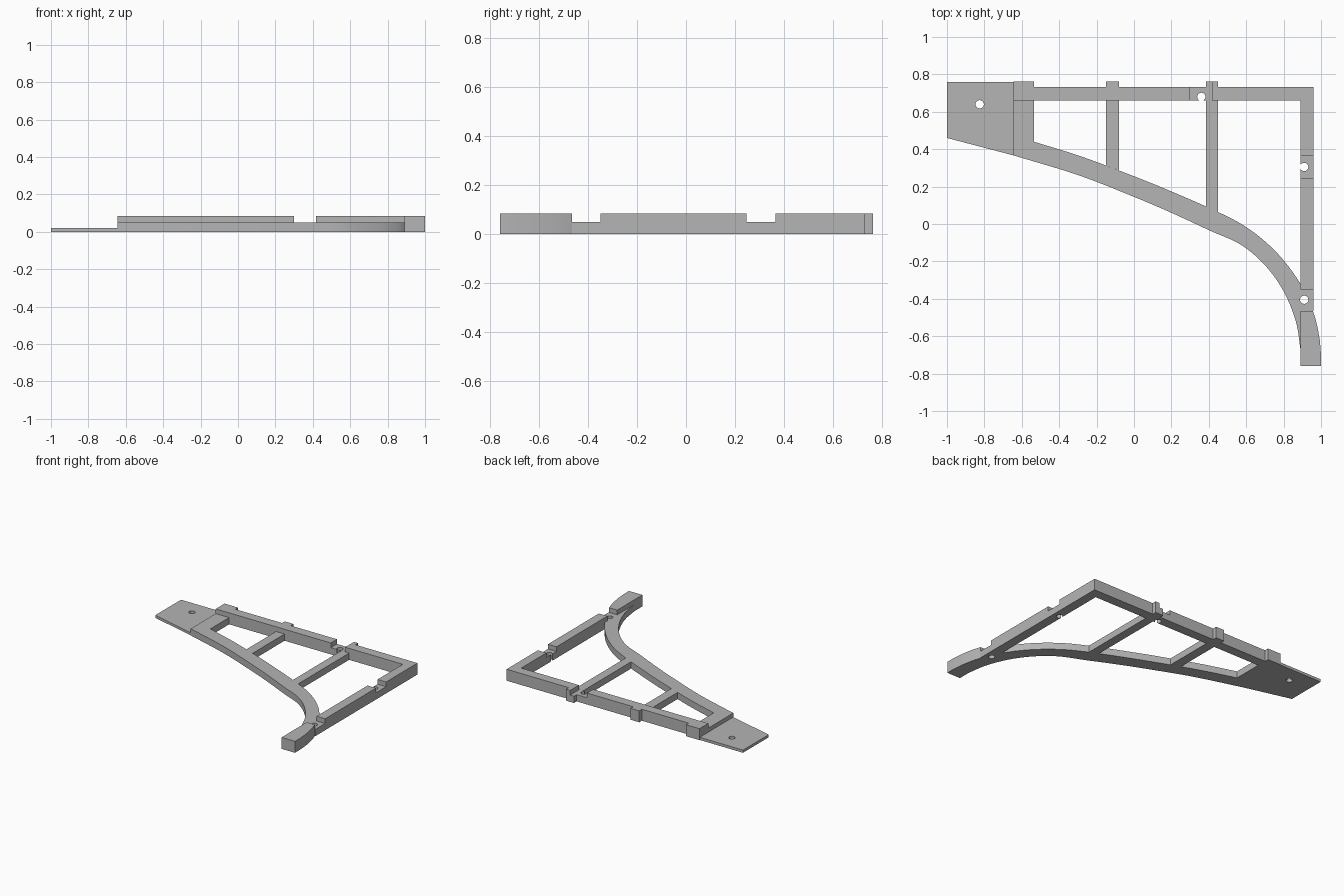
import bpy
import bmesh
from mathutils import Vector

if "Cube" in bpy.data.objects:
    bpy.data.objects.remove(bpy.data.objects["Cube"], do_unlink=True)

LOW, HIGH, PLATE = 0.05, 0.085, 0.02

grey = bpy.data.materials.new("plain grey")
grey.use_nodes = True
grey.diffuse_color = (0.46, 0.46, 0.46, 1)
grey.node_tree.nodes["Principled BSDF"].inputs["Base Color"].default_value = (0.46, 0.46, 0.46, 1)


def extruded(name, corners, depth):
    """Solid made by sweeping a flat outline along the depth vector."""
    bm = bmesh.new()
    face = bm.faces.new([bm.verts.new(c) for c in corners])
    swept = bmesh.ops.extrude_face_region(bm, geom=[face])["geom"]
    moved = [v for v in swept if isinstance(v, bmesh.types.BMVert)]
    bmesh.ops.translate(bm, vec=depth, verts=moved)
    bmesh.ops.recalc_face_normals(bm, faces=bm.faces)
    mesh = bpy.data.meshes.new(name)
    bm.to_mesh(mesh)
    bm.free()
    mesh.materials.append(grey)
    ob = bpy.data.objects.new(name, mesh)
    bpy.context.collection.objects.link(ob)
    return ob


def slab(name, outline, z0, z1):
    return extruded(name, [(x, y, z0) for x, y in outline], (0, 0, z1 - z0))


def box(name, x0, x1, y0, y1, z0, z1):
    return slab(name, [(x0, y0), (x1, y0), (x1, y1), (x0, y1)], z0, z1)


def notched(start, end, notches):
    """Side outline of a rail: position along it and height."""
    pts = [(start, 0), (start, HIGH)]
    for a, b in notches:
        pts += [(a, HIGH), (a, LOW), (b, LOW), (b, HIGH)]
    return pts + [(end, HIGH), (end, 0)]


def smooth_path(points, steps=5):
    """Catmull-Rom curve through the points."""
    p = [Vector(q) for q in points]
    p = [2 * p[0] - p[1]] + p + [2 * p[-1] - p[-2]]
    out = []
    for a, b, c, d in zip(p, p[1:], p[2:], p[3:]):
        for i in range(steps):
            t = i / steps
            out.append(0.5 * (2 * b + (c - a) * t + (2 * a - 5 * b + 4 * c - d) * t * t
                              + (3 * b - a - 3 * c + d) * t ** 3))
    return [tuple(q) for q in out] + [tuple(p[-2])]


# Curved brace with its gusset and foot
lower = smooth_path([(-0.645, 0.367), (-0.3, 0.262), (0, 0.145), (0.2, 0.06), (0.405, -0.035),
                     (0.57, -0.11), (0.7, -0.22), (0.8, -0.36), (0.865, -0.52), (0.89, -0.67)])
upper = smooth_path([(-0.535, 0.44), (-0.3, 0.367), (-0.08, 0.286), (0.15, 0.195), (0.45, 0.064),
                     (0.62, -0.03), (0.77, -0.16), (0.89, -0.32), (0.96, -0.475), (0.99, -0.6),
                     (1, -0.7)])
foot = [(0.89, -0.76), (1, -0.76)]
parts = [slab("curved_brace", [(-0.645, 0.66)] + lower + foot + upper[::-1] + [(-0.535, 0.66)], 0, LOW)]

# Raised block on the foot
foot_edge = [q for q in upper if q[1] < -0.465]
parts.append(slab("foot_block", foot + foot_edge[::-1] + [(0.957, -0.465), (0.89, -0.465)], LOW, HIGH))

# Thin mounting plate
parts.append(slab("mounting_plate", [(-1, 0.46), (-0.645, 0.367), (-0.645, 0.76), (-1, 0.76)], 0, PLATE))

# Notched rails along the back and the side
back = notched(-0.645, 0.96, [(0.3, 0.417)])
parts.append(extruded("back_rail", [(x, 0.66, z) for x, z in back], (0, 0.072, 0)))
side = notched(-0.35, 0.66, [(0.247, 0.365)])
parts.append(extruded("side_rail", [(0.89, y, z) for y, z in side], (0.07, 0, 0)))
parts.append(slab("side_rail_seat", [(0.89, -0.32), (0.957, -0.465), (0.96, -0.465), (0.96, -0.35),
                                     (0.89, -0.3)], 0, LOW))

# Struts between the back rail and the brace
for name, x0, x1, y0, y1 in (("left_strut", 0.385, 0.45, 0.094, 0.064),
                             ("right_strut", -0.15, -0.08, 0.313, 0.286)):
    parts.append(slab(name, [(x0, y0), (x1, y1), (x1, 0.66), (x0, 0.66)], 0, LOW))

# Locating tabs behind the back rail
for name, x0, x1, top in (("right_tab", -0.645, -0.535, HIGH), ("middle_tab", -0.15, -0.08, HIGH),
                          ("left_tab_low", 0.385, 0.417, LOW), ("left_tab_high", 0.417, 0.45, HIGH)):
    parts.append(box(name, x0, x1, 0.732, 0.763, 0, top))

# Screw holes drilled right through
drills = []
for x, y in ((-0.825, 0.64), (0.36, 0.68), (0.91, 0.305), (0.91, -0.405)):
    bpy.ops.mesh.primitive_cylinder_add(vertices=32, radius=0.022, depth=0.4, location=(x, y, 0))
    drill = bpy.context.object
    drill.name = "screw_hole_cutter"
    drill.hide_render = True
    drill.data.materials.append(grey)
    drills.append(drill)

drilled = {"mounting_plate": [0], "back_rail": [1], "side_rail": [2],
           "curved_brace": [3], "side_rail_seat": [3]}
for ob in parts:
    bpy.ops.object.select_all(action="DESELECT")
    ob.select_set(True)
    bpy.context.view_layer.objects.active = ob
    for i in drilled.get(ob.name, []):
        mod = ob.modifiers.new("screw_hole", "BOOLEAN")
        mod.operation = "DIFFERENCE"
        mod.solver = "EXACT"
        mod.object = drills[i]
        bpy.ops.object.modifier_apply(modifier=mod.name)
    bpy.ops.object.shade_smooth_by_angle(angle=0.5)

for drill in drills:
    bpy.data.objects.remove(drill, do_unlink=True)
